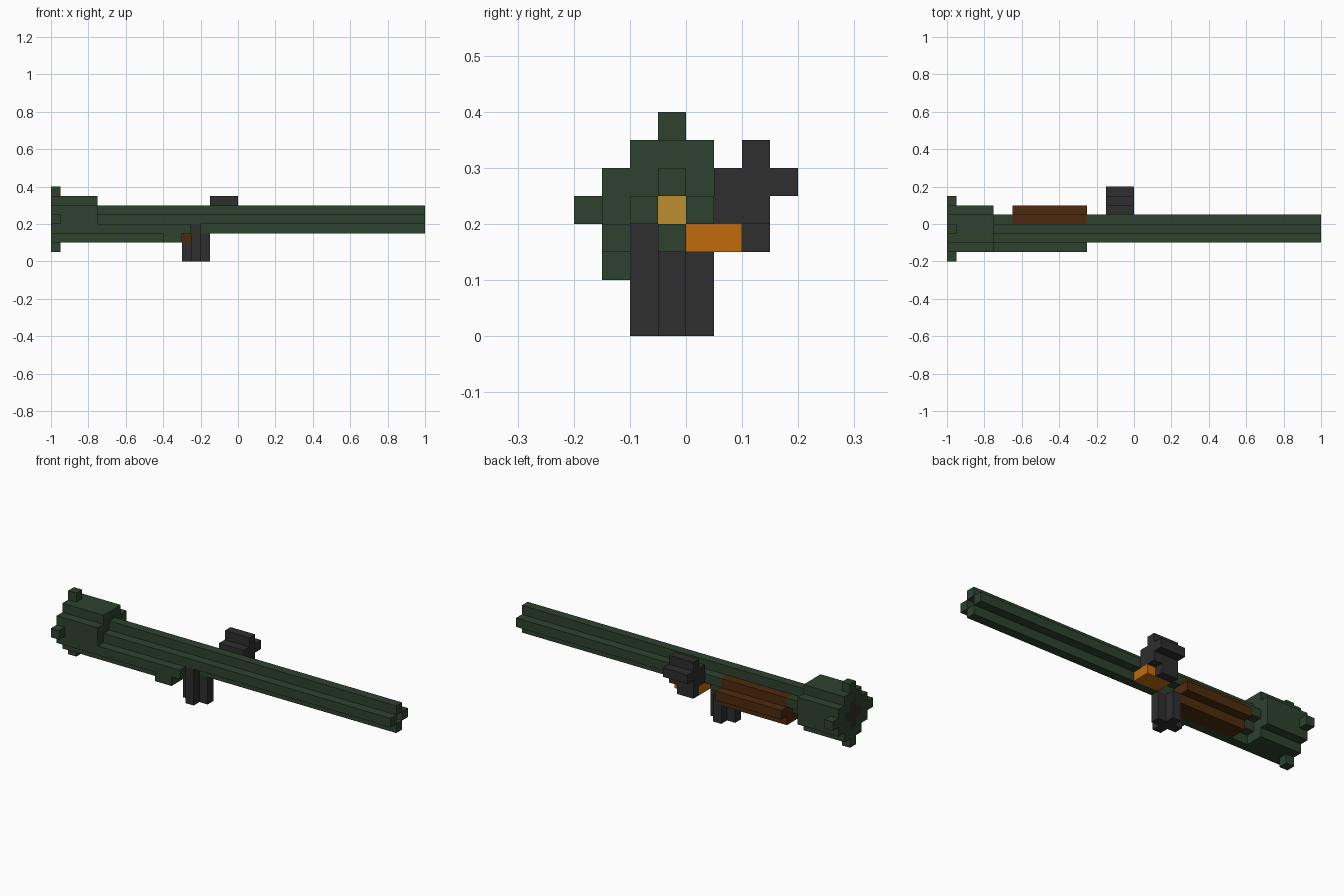
import bpy, bmesh
from mathutils import Vector

cube = bpy.data.objects.get("Cube")
if cube:
    bpy.data.objects.remove(cube)

U = 0.05              # size of one block
AXIS_Y, AXIS_Z = -1, 4  # block row on the tube's centre line
grid = {}             # block position -> part name
parts = {}            # part name -> material


def material(name, rgb):
    lin = [((c / 255 + 0.055) / 1.055) ** 2.4 for c in rgb] + [1.0]
    m = bpy.data.materials.new(name)
    m.use_nodes = True
    m.diffuse_color = lin
    bsdf = m.node_tree.nodes["Principled BSDF"]
    bsdf.inputs["Base Color"].default_value = lin
    bsdf.inputs["Roughness"].default_value = 0.9
    return m


def box(name, mat, xs, ys, zs):
    """Fill a box of blocks, replacing earlier ones."""
    parts[name] = mat
    for x in range(*xs):
        for y in range(*ys):
            for z in range(*zs):
                grid[x, y, z] = name


def extrude(name, mat, xs, rule, cy=AXIS_Y, cz=AXIS_Z):
    """Run a cross-section along x; rule picks blocks by offset from the centre."""
    for dy in range(-3, 4):
        for dz in range(-3, 4):
            if rule(dy, dz):
                y, z = cy + dy, cz + dz
                box(name, mat, xs, (y, y + 1), (z, z + 1))


def steps(a, b):
    return abs(a) + abs(b)


def rounded(a, b):
    return 1 <= steps(a, b) <= 3 and max(abs(a), abs(b)) <= 2


def skin(name, mat):
    """Make the exposed sides of one part and merge flat areas."""
    bm = bmesh.new()
    for cell in [c for c, owner in grid.items() if owner == name]:
        for axis in range(3):
            for side in (0, 1):
                near = list(cell)
                near[axis] += 2 * side - 1
                if tuple(near) in grid:
                    continue
                a, b = (axis + 1) % 3, (axis + 2) % 3
                corners = []
                for da, db in ((0, 0), (1, 0), (1, 1), (0, 1)):
                    p = Vector(cell)
                    p[axis] += side
                    p[a] += da
                    p[b] += db
                    corners.append(bm.verts.new(p * U))
                bm.faces.new(corners if side else corners[::-1])
    bmesh.ops.remove_doubles(bm, verts=bm.verts, dist=0.001)
    bmesh.ops.dissolve_limit(bm, angle_limit=0.01, verts=bm.verts, edges=bm.edges)
    mesh = bpy.data.meshes.new(name)
    bm.to_mesh(mesh)
    bm.free()
    mesh.materials.append(mat)
    bpy.context.collection.objects.link(bpy.data.objects.new(name, mesh))


green = material("olive green", (46, 66, 46))
dark = material("dark grey", (46, 46, 47))
brown = material("wood brown", (78, 42, 14))
orange = material("trigger orange", (194, 107, 12))
gold = material("gold", (188, 142, 48))

# Hollow tube with a stepped sleeve and flange at the rear
extrude("barrel", green, (-19, 20), lambda a, b: steps(a, b) == 1)
extrude("rear_sleeve", green, (-19, -15), rounded)
extrude("rear_flange", green, (-20, -19), lambda a, b: steps(a, b) <= 3)
extrude("rear_vent", dark, (-20, -19), lambda a, b: steps(a, b) <= 1)
extrude("bore_plug", gold, (-19, -17), lambda a, b: steps(a, b) == 0)

# Guards under the tube: green on the right, wood on the left
extrude("side_guard", green, (-15, -5), lambda a, b: (a, b) == (-2, -1))
extrude("lower_guard", green, (-15, -6), lambda a, b: (a, b) == (-1, -2))
box("guard_catch", green, (-8, -6), (-3, -2), (2, 3))
extrude("wood_guard", brown, (-13, -5),
        lambda a, b: rounded(a, b) and a >= 0 and b <= 0 and (b < 0 or a == 1))

# Grip: cross-shaped column with arms of different height
for x, y, top in ((-5, -1, 3), (-4, -1, 3), (-6, -1, 2), (-5, -2, 4), (-5, 0, 3)):
    box("grip", dark, (x, x + 1), (y, y + 1), (0, top))
box("trigger_block", orange, (-3, 0), (0, 2), (3, 4))

# Sight on a bracket at the left side
extrude("sight", dark, (-3, 0), lambda a, b: steps(a, b) <= 1, cy=2, cz=5)
box("sight_bracket", dark, (-3, 0), (1, 2), (4, 5))
box("sight_stem", dark, (-3, -1), (2, 3), (3, 4))

for part_name, part_material in parts.items():
    skin(part_name, part_material)
